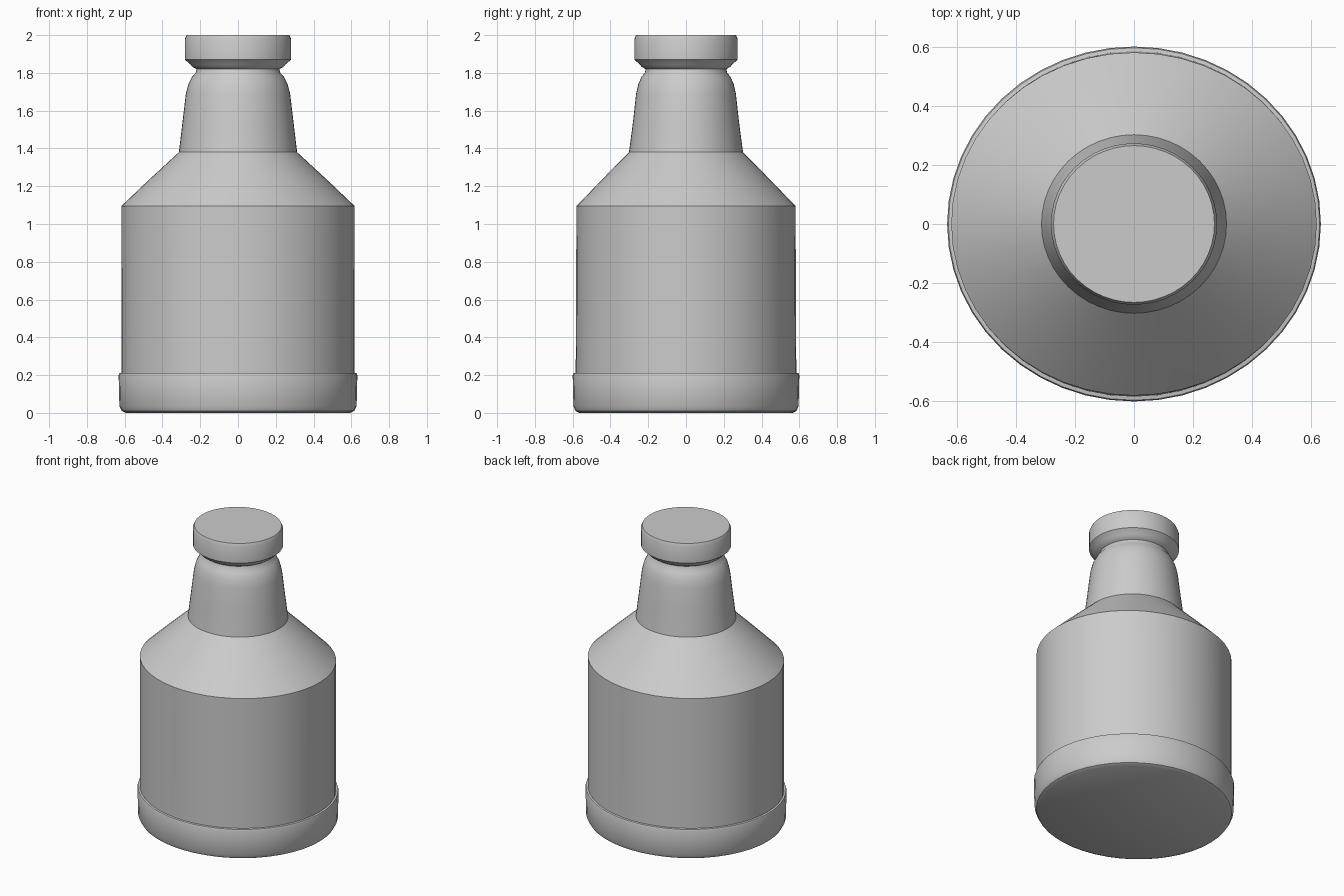
import bpy, bmesh, math

if "Cube" in bpy.data.objects:
    bpy.data.objects.remove(bpy.data.objects["Cube"])

SEGMENTS = 48


def lathe(name, profile, cap_bottom=False, cap_top=False):
    """Revolve (x radius, y radius, z) points into an oval shell."""
    bm = bmesh.new()
    rings = []
    for rx, ry, z in profile:
        rings.append([bm.verts.new((rx * math.cos(2 * math.pi * i / SEGMENTS),
                                    ry * math.sin(2 * math.pi * i / SEGMENTS), z))
                      for i in range(SEGMENTS)])
    for a, b in zip(rings, rings[1:]):
        for i in range(SEGMENTS):
            j = (i + 1) % SEGMENTS
            bm.faces.new((a[i], a[j], b[j], b[i]))
    if cap_bottom:
        bm.faces.new(rings[0][::-1])
    if cap_top:
        bm.faces.new(rings[-1])
    mesh = bpy.data.meshes.new(name)
    bm.to_mesh(mesh)
    bm.free()
    obj = bpy.data.objects.new(name, mesh)
    bpy.context.collection.objects.link(obj)
    bpy.ops.object.select_all(action='DESELECT')
    obj.select_set(True)
    bpy.context.view_layer.objects.active = obj
    bpy.ops.object.shade_smooth_by_angle(angle=math.radians(30))
    return obj


# Base band with rounded foot and a small ledge on top
lathe("base_band", [
    (0.595, 0.565, 0.0), (0.615, 0.585, 0.01), (0.628, 0.596, 0.035),
    (0.632, 0.60, 0.20), (0.628, 0.596, 0.21), (0.616, 0.584, 0.212),
], cap_bottom=True)

# Straight oval body
lathe("body", [(0.616, 0.584, 0.212), (0.618, 0.58, 1.095)])

# Sloping shoulder
lathe("shoulder", [(0.618, 0.58, 1.095), (0.465, 0.44, 1.24), (0.313, 0.302, 1.38)])

# Tapered neck, rounded in towards the groove
lathe("neck", [
    (0.313, 0.302, 1.38), (0.295, 0.282, 1.53), (0.276, 0.264, 1.69),
    (0.263, 0.253, 1.74), (0.242, 0.235, 1.78), (0.224, 0.218, 1.80),
    (0.219, 0.213, 1.82),
])

# Stopper with thin collar and flared underside
lathe("stopper", [
    (0.219, 0.213, 1.82), (0.243, 0.236, 1.833), (0.25, 0.243, 1.843),
    (0.281, 0.273, 1.87), (0.281, 0.273, 1.98), (0.272, 0.265, 2.0),
], cap_top=True)
